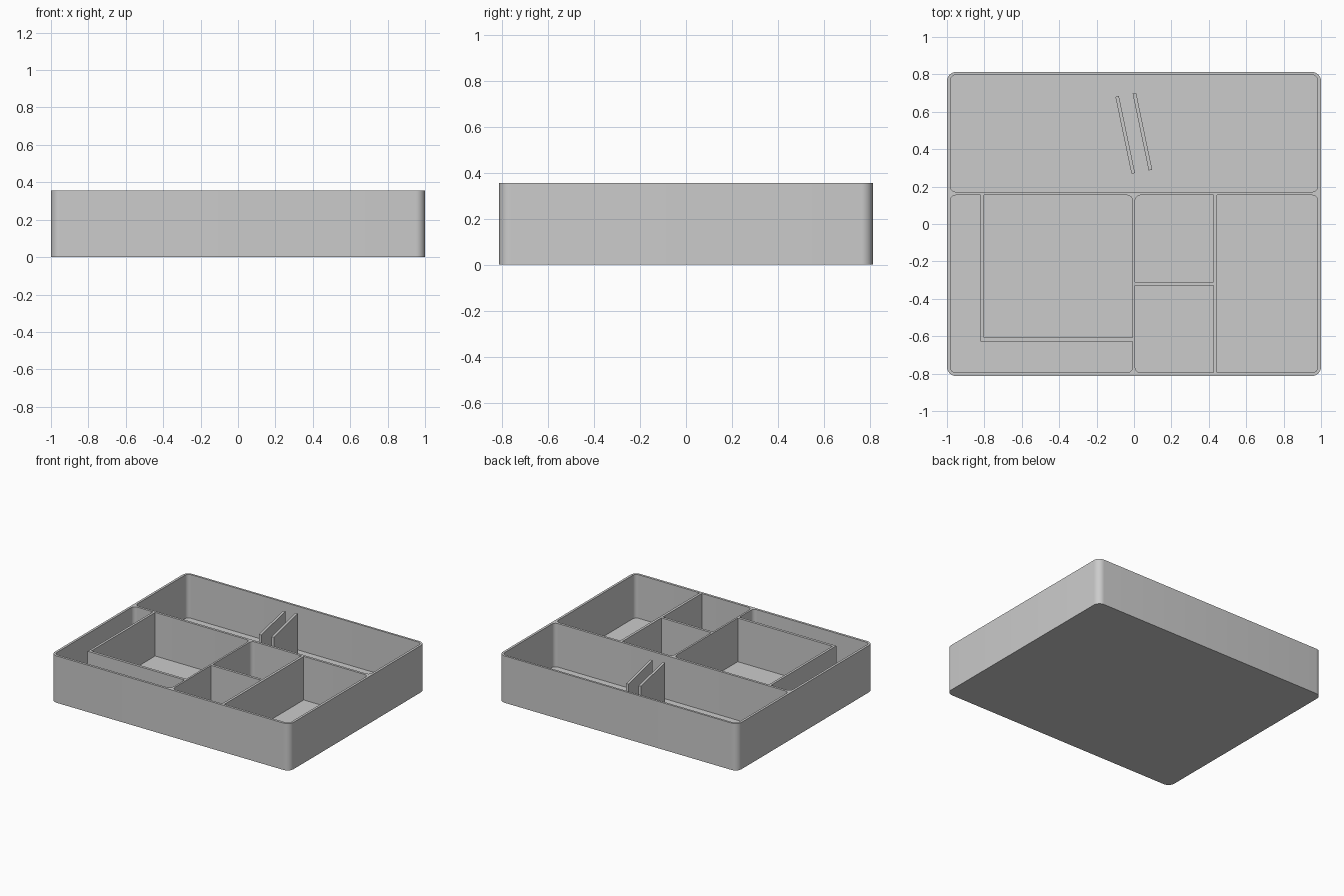
import bpy, bmesh, math
from mathutils import Matrix, Vector

if "Cube" in bpy.data.objects:
    bpy.data.objects.remove(bpy.data.objects["Cube"], do_unlink=True)

HEIGHT = 0.355
FLOOR = 0.025
HALF_DEPTH = 0.813

grey = bpy.data.materials.new("plain grey")
grey.use_nodes = True
grey.diffuse_color = (0.6, 0.6, 0.6, 1)
grey.node_tree.nodes["Principled BSDF"].inputs["Base Color"].default_value = grey.diffuse_color


def prism(name, outline, z0, z1):
    """Upright solid over a counter-clockwise outline."""
    bm = bmesh.new()
    base = bm.faces.new([bm.verts.new((x, y, z0)) for x, y in outline])
    top = bmesh.ops.extrude_face_region(bm, geom=[base])["geom"]
    bmesh.ops.translate(bm, vec=(0, 0, z1 - z0),
                        verts=[g for g in top if isinstance(g, bmesh.types.BMVert)])
    bmesh.ops.recalc_face_normals(bm, faces=bm.faces)
    mesh = bpy.data.meshes.new(name)
    bm.to_mesh(mesh)
    bm.free()
    mesh.materials.append(grey)
    obj = bpy.data.objects.new(name, mesh)
    bpy.context.collection.objects.link(obj)
    return obj


def rounded(x0, x1, y0, y1, r, steps=8):
    """Outline of a rectangle with round corners."""
    corners = [(x1 - r, y1 - r), (x0 + r, y1 - r), (x0 + r, y0 + r), (x1 - r, y0 + r)]
    return [(cx + r * math.cos(a), cy + r * math.sin(a))
            for q, (cx, cy) in enumerate(corners)
            for a in [(q + i / steps) * math.pi / 2 for i in range(steps + 1)]]


def wall(name, x0, x1, y0, y1):
    return prism(name, [(x0, y0), (x1, y0), (x1, y1), (x0, y1)], FLOOR - 0.005, HEIGHT)


# Tray body with three round-cornered pockets
tray = prism("tray", rounded(-1, 1, -HALF_DEPTH, HALF_DEPTH, 0.05), 0, HEIGHT)
pockets = {
    "back_pocket": (-0.982, 0.982, 0.172, 0.797),
    "left_pocket": (-0.982, -0.008, -0.795, 0.154),
    "right_pocket": (0.006, 0.982, -0.795, 0.154),
}
cutters = []
for name, box in pockets.items():
    cutter = prism(name, rounded(*box, 0.03), FLOOR, HEIGHT + 0.1)
    cutter.hide_render = True
    cut = tray.modifiers.new(name, "BOOLEAN")
    cut.operation, cut.solver, cut.object = "DIFFERENCE", "EXACT", cutter
    cutters.append(cutter)

bpy.ops.object.select_all(action="DESELECT")
tray.select_set(True)
bpy.context.view_layer.objects.active = tray
for name in pockets:
    bpy.ops.object.modifier_apply(modifier=name)
for cutter in cutters:
    bpy.data.objects.remove(cutter, do_unlink=True)
bpy.ops.object.shade_smooth_by_angle(angle=math.radians(30))

# L-shaped divider in the left pocket
prism("corner_divider",
      [(-0.82, -0.628), (-0.004, -0.628), (-0.004, -0.608),
       (-0.802, -0.608), (-0.802, 0.16), (-0.82, 0.16)], FLOOR - 0.005, HEIGHT)

# Straight dividers in the right pocket
wall("long_divider", 0.424, 0.443, -0.8, 0.16)
wall("cross_divider", 0.002, 0.43, -0.33, -0.311)

# Pair of slanted plates standing in the back pocket
for side, centre in (("left", (0.045, 0.494)), ("right", (-0.047, 0.476))):
    plate = wall(side + "_slanted_plate", -0.0095, 0.0095, -0.21, 0.21)
    plate.data.transform(Matrix.Translation(Vector((*centre, 0)))
                         @ Matrix.Rotation(math.radians(11.8), 4, "Z"))
